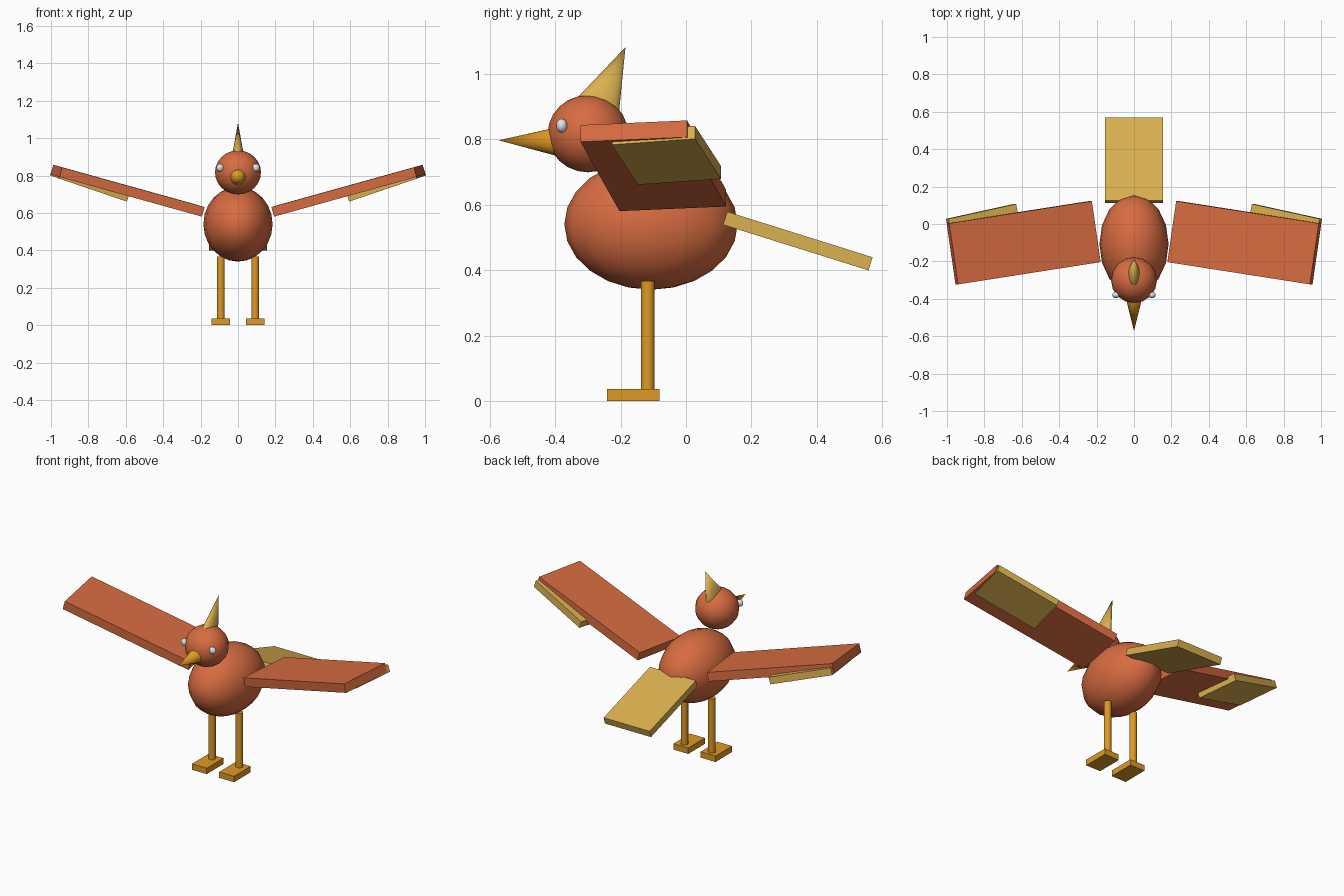
import bpy
from mathutils import Matrix, Vector

cube = bpy.data.objects.get("Cube")
if cube:
    bpy.data.objects.remove(cube, do_unlink=True)


def material(name, rgb):
    mat = bpy.data.materials.new(name)
    mat.use_nodes = True
    mat.diffuse_color = (*rgb, 1)
    mat.node_tree.nodes["Principled BSDF"].inputs["Base Color"].default_value = (*rgb, 1)
    return mat


RUST = material("rust orange", (0.68, 0.15, 0.052))
GOLD = material("pale gold", (0.71, 0.44, 0.08))
AMBER = material("amber", (0.73, 0.32, 0.018))
WHITE = material("eye white", (0.8, 0.82, 0.85))


def finish(name, mat, smooth=True):
    ob = bpy.context.object
    ob.name = ob.data.name = name
    ob.data.materials.append(mat)
    if smooth:
        bpy.ops.object.shade_smooth_by_angle()
    return ob


def ball(name, mat, centre, radii):
    bpy.ops.mesh.primitive_uv_sphere_add(segments=16, ring_count=12, radius=1, location=centre)
    bpy.context.object.scale = radii
    return finish(name, mat)


def slab(name, mat, centre, along, across, size):
    """Box whose length follows `along` and whose width lies towards `across`."""
    u = Vector(along).normalized()
    v = Vector(across)
    v = (v - u * v.dot(u)).normalized()
    turn = Matrix((u, v, u.cross(v))).transposed().to_4x4()
    bpy.ops.mesh.primitive_cube_add(size=1)
    ob = finish(name, mat, smooth=False)
    ob.matrix_world = Matrix.Translation(centre) @ turn @ Matrix.Diagonal((*size, 1))
    return ob


def spike(name, mat, base, tip, radius, narrow=1.0):
    """Cone from base centre to tip, optionally flattened sideways."""
    base, tip = Vector(base), Vector(tip)
    w = (tip - base).normalized()
    u = Vector((1, 0, 0))
    turn = Matrix((u, w.cross(u), w)).transposed().to_4x4()
    depth = (tip - base).length
    bpy.ops.mesh.primitive_cone_add(vertices=16, radius1=radius, radius2=0, depth=depth)
    ob = finish(name, mat)
    ob.matrix_world = (Matrix.Translation((base + tip) / 2) @ turn
                       @ Matrix.Diagonal((narrow, 1, 1, 1)))
    return ob


# Body, head, beak and crest
ball("body", RUST, (0, -0.107, 0.54), (0.185, 0.265, 0.2))
ball("head", RUST, (0, -0.3, 0.817), (0.123, 0.123, 0.118))
spike("beak", AMBER, (0, -0.39, 0.793), (0, -0.573, 0.797), 0.045)
spike("crest", GOLD, (0, -0.269, 0.899), (0, -0.185, 1.082), 0.069, 0.48)

# Tail slab, sloping down to the back
slab("tail", GOLD, (0, 0.342, 0.489), (0, 0.446, -0.14), (1, 0, 0), (0.466, 0.31, 0.042))

# Paired parts
for side, s in (("left", 1), ("right", -1)):
    ball(side + "_eye", WHITE, (s * 0.096, -0.38, 0.842), (0.02, 0.017, 0.021))
    slab(side + "_wing", RUST, (s * 0.59, -0.1, 0.719),
         (s * 0.762, -0.119, 0.212), (s * 0.05, 0.325, 0.015), (0.8, 0.33, 0.053))
    slab(side + "_wing_feather", GOLD, (s * 0.793, -0.06, 0.751),
         (s * 0.36, -0.079, 0.122), (s * 0.05, 0.254, 0.018), (0.39, 0.26, 0.042))
    bpy.ops.mesh.primitive_cylinder_add(vertices=16, radius=0.021, depth=0.34,
                                        location=(s * 0.092, -0.117, 0.196))
    finish(side + "_leg", AMBER)
    slab(side + "_foot", AMBER, (s * 0.092, -0.161, 0.018), (1, 0, 0), (0, 1, 0),
         (0.1, 0.16, 0.036))
